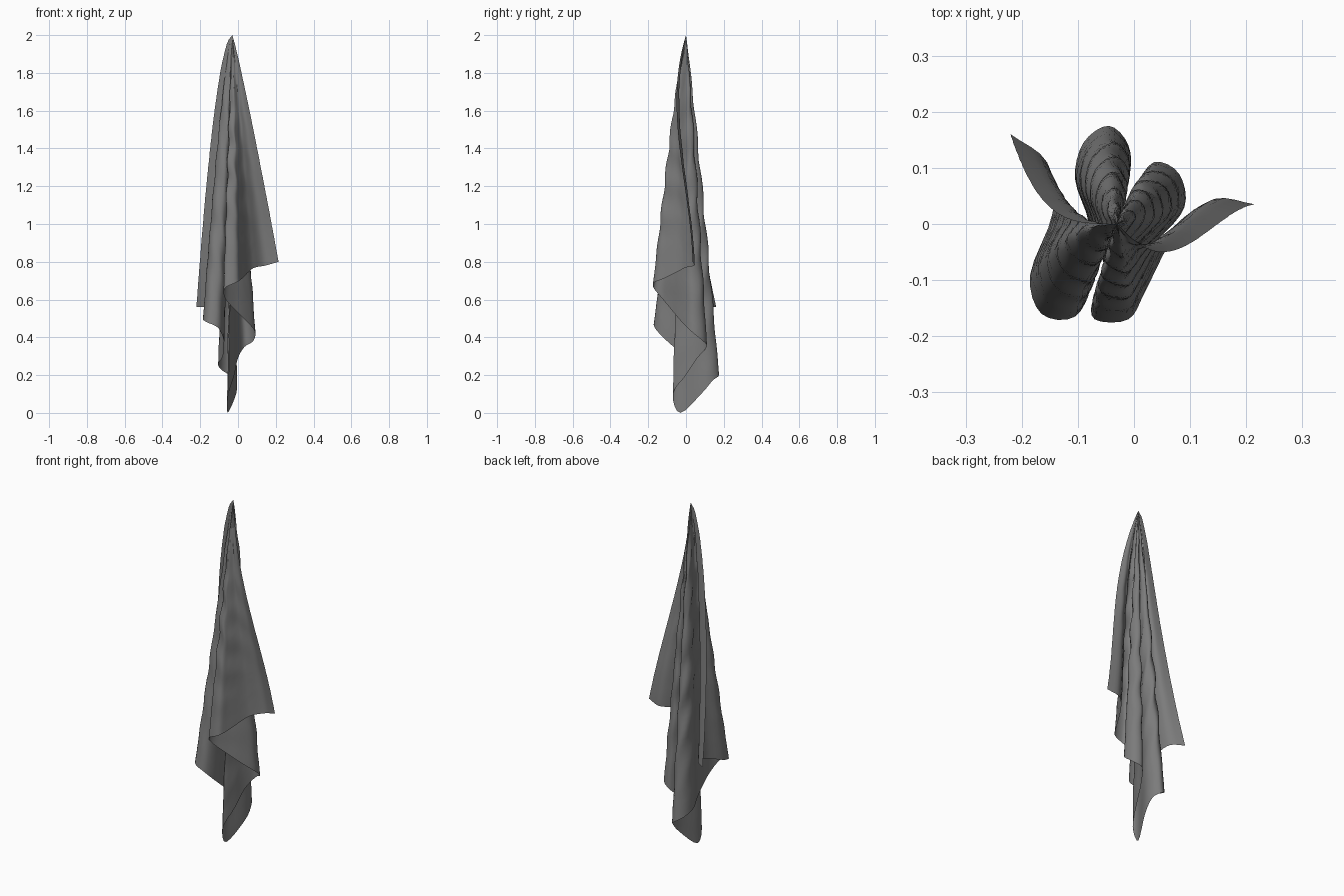
import bpy
import math
import random
from mathutils import Vector

cube = bpy.data.objects.get("Cube")
if cube:
    bpy.data.objects.remove(cube, do_unlink=True)

random.seed(4)
STEPS_PER_SPAN = 4
ROWS = 56
APEX = Vector((-0.03, 0.0, 2.0))

# Lower hem of the cloth in hundredths, from the left corner round to the right corner
HEM = [
    (21.5, 3.5, 80), (14.5, 4.5, 78), (9, 0, 77), (6, -4, 75), (2, -12, 71),
    (-1, -17, 69), (-7, -17, 66), (-7, -13, 61), (-2, -8, 55), (4, -3, 49),
    (9, 3, 43), (8, 9, 38), (3.5, 11, 35), (0, 6, 29), (-2, 0, 20),
    (-5, -7, 10), (-5.5, -3, 0), (-1, 8, 10), (-1, 14, 17), (-4.5, 17.5, 20),
    (-9, 14.5, 23), (-10.5, 8, 26), (-8, 0, 30), (-7.5, -10, 38),
    (-10.5, -16.5, 45), (-16.5, -16, 48), (-18.5, -9, 50), (-14.5, 2, 54),
    (-15.5, 11, 56), (-22, 16, 56),
]


def smooth_path(points, steps):
    """Rounded curve through the points."""
    pts = [Vector(p) / 100 for p in points]
    pts = [pts[0] * 2 - pts[1]] + pts + [pts[-1] * 2 - pts[-2]]
    path = []
    for a, b, c, d in zip(pts, pts[1:], pts[2:], pts[3:]):
        for i in range(steps):
            t = i / steps
            path.append(b + (c - a) * (t / 2)
                        + (a * 2 - b * 5 + c * 4 - d) * (t * t / 2)
                        + (b * 3 - a - c * 3 + d) * (t ** 3 / 2))
    path.append(pts[-2])
    return path


def ramp(value, start, end):
    return min(1.0, max(0.0, (value - start) / (end - start)))


def hang(target, u, s):
    """Point at fraction s down the thread from the apex to the hem."""
    left_flap = ramp(u, 0.2, 0.0)
    right_flap = ramp(u, 0.78, 1.0)
    power_x = 0.9 - 0.35 * right_flap
    power_y = 0.9 + 1.1 * right_flap
    drop = target - APEX
    x = APEX.x + drop.x * s ** power_x
    y = APEX.y + drop.y * s ** power_y
    y -= 0.42 * left_flap * s * (1 - s) ** 2
    # Small crumples along the folds, none on the free flaps
    calm = (1 - left_flap) * (1 - right_flap) * math.sin(math.pi * s)
    x += 0.004 * calm * math.sin(s * 47 + u * 31)
    y += 0.005 * calm * math.sin(s * 38 + u * 53)
    return Vector((x, y, APEX.z + drop.z * s))


# Cloth sheet: threads fanned from the pinched top corner to the hem
hem = smooth_path(HEM, STEPS_PER_SPAN)
columns = len(hem)
verts = [APEX]
for row in range(1, ROWS + 1):
    for col, target in enumerate(hem):
        point = hang(target, col / (columns - 1), row / ROWS)
        if row < ROWS:
            point.x += random.uniform(-1, 1) * 0.0006
        point.z = max(point.z, 0.0)
        verts.append(point)

faces = [(0, col + 1, col + 2) for col in range(columns - 1)]
for row in range(ROWS - 1):
    for col in range(columns - 1):
        a = 1 + row * columns + col
        b = a + columns
        faces.append((a, b, b + 1, a + 1))

mesh = bpy.data.meshes.new("hanging_cloth")
mesh.from_pydata(verts, [], faces)
mesh.update()
cloth = bpy.data.objects.new("hanging_cloth", mesh)
bpy.context.collection.objects.link(cloth)

# Single grey fabric
fabric = bpy.data.materials.new("grey_fabric")
fabric.use_nodes = True
grey = (0.2, 0.2, 0.2, 1.0)
fabric.diffuse_color = grey
fabric.node_tree.nodes["Principled BSDF"].inputs["Base Color"].default_value = grey
mesh.materials.append(fabric)

bpy.context.view_layer.objects.active = cloth
cloth.select_set(True)
bpy.ops.object.shade_smooth_by_angle(angle=math.radians(50))
